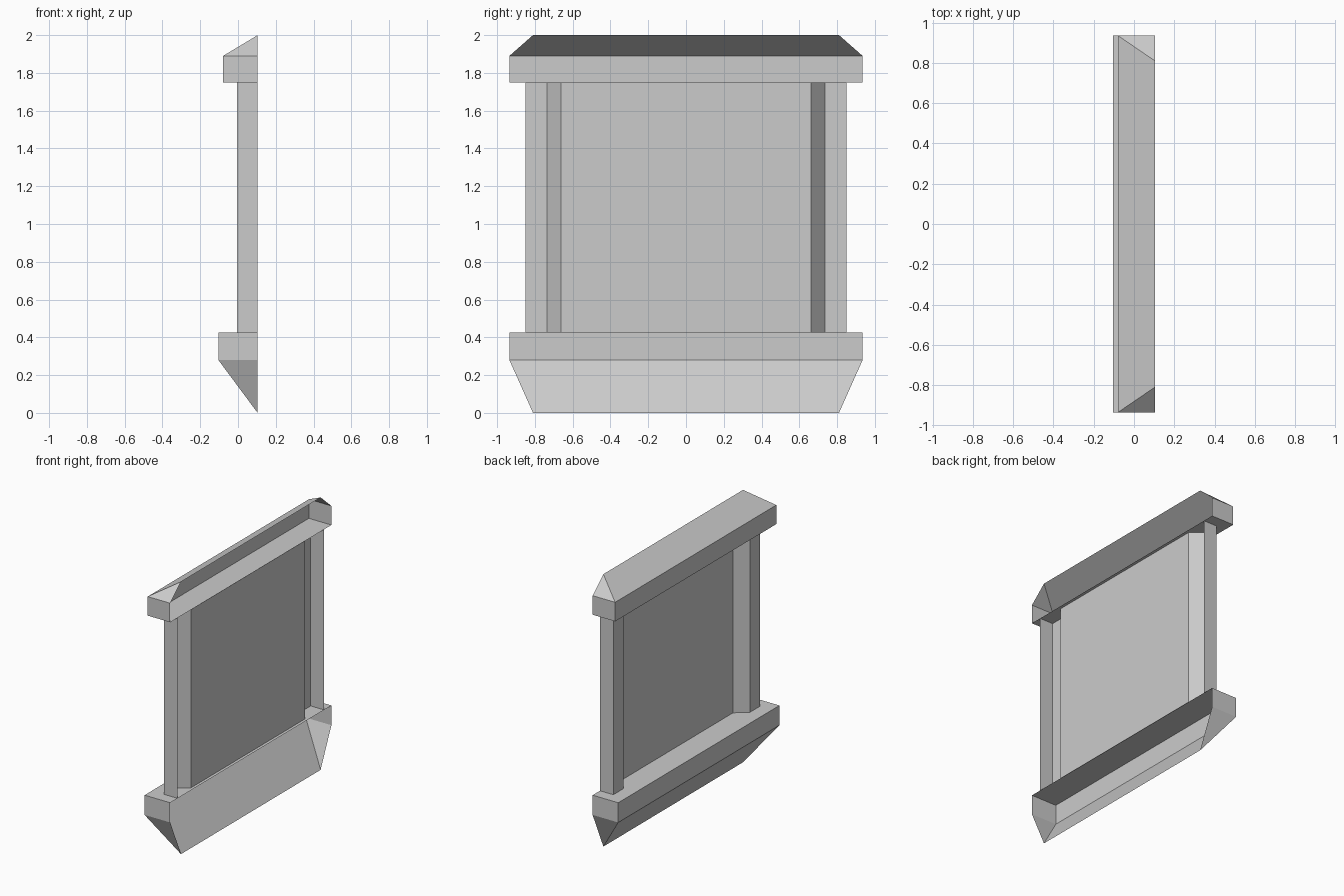
import bpy
import bmesh

cube = bpy.data.objects.get("Cube")
if cube:
    bpy.data.objects.remove(cube, do_unlink=True)

stone = bpy.data.materials.new("light_grey")
stone.use_nodes = True
GREY = (0.6, 0.6, 0.6, 1.0)
stone.diffuse_color = GREY
stone.node_tree.nodes["Principled BSDF"].inputs["Base Color"].default_value = GREY

WALL = 0.104      # open wall side of the window
SILL_TOP = 0.425
HEAD_BASE = 1.75


def shell(name, rings, cap=None):
    """Skin a stack of open outlines, listed bottom to top; cap closes one end."""
    bm = bmesh.new()
    rows = [[bm.verts.new(p) for p in ring] for ring in rings]
    for low, high in zip(rows, rows[1:]):
        for i in range(len(low) - 1):
            bm.faces.new((low[i], low[i + 1], high[i + 1], high[i]))
    if cap == "top":
        bm.faces.new(rows[-1])
    elif cap == "bottom":
        bm.faces.new(rows[0][::-1])
    bmesh.ops.remove_doubles(bm, verts=bm.verts, dist=0.0001)
    mesh = bpy.data.meshes.new(name)
    bm.to_mesh(mesh)
    bm.free()
    mesh.materials.append(stone)
    obj = bpy.data.objects.new(name, mesh)
    bpy.context.collection.objects.link(obj)
    return obj


def u_ring(front, half, z):
    """Three-sided outline, open toward the wall."""
    return [(WALL, half, z), (front, half, z), (front, -half, z), (WALL, -half, z)]


def upright(name, outline):
    """Raise a plan outline from the sill to the header."""
    shell(name, [[(x, y, z) for x, y in outline] for z in (SILL_TOP, HEAD_BASE)])


# Sill with a hipped underside
shell("sill", [u_ring(WALL, 0.81, 0), u_ring(-0.104, 0.935, 0.28),
               u_ring(-0.104, 0.935, SILL_TOP)], cap="top")

# Header with a hipped roof
shell("header", [u_ring(-0.079, 0.935, HEAD_BASE), u_ring(-0.079, 0.935, 1.89),
                 u_ring(WALL, 0.81, 2.0)], cap="bottom")

# Side posts with splayed inner faces
PANE_X, PANE_Y = 0.082, 0.663
post = [(WALL, 0.85), (-0.005, 0.85), (-0.005, 0.735), (PANE_X, PANE_Y)]
upright("back_post", post)
upright("front_post", [(x, -y) for x, y in reversed(post)])

# Recessed pane
upright("pane", [(PANE_X, PANE_Y), (PANE_X, -PANE_Y)])
